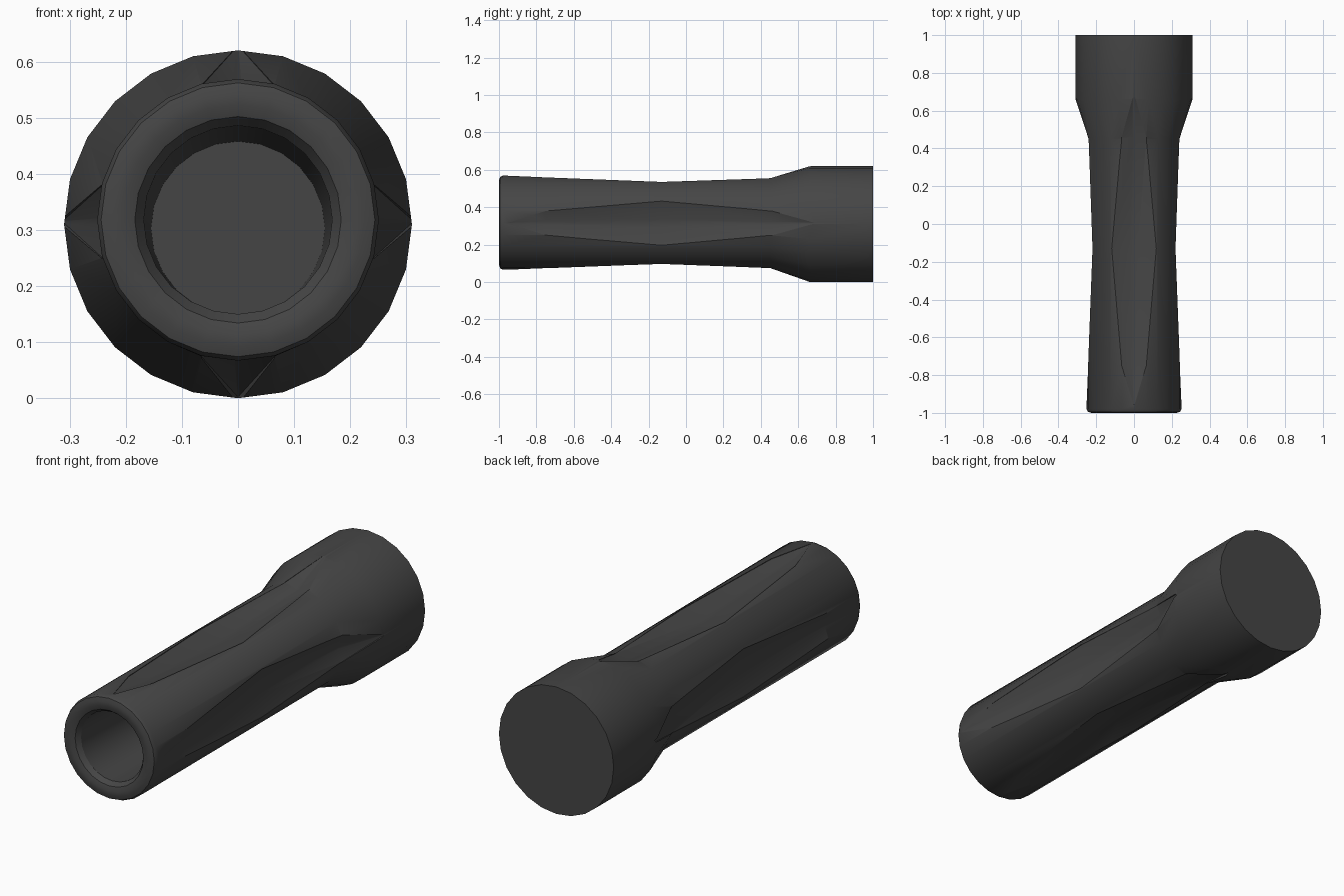
import bpy, bmesh, math
from mathutils import Matrix, Vector

if "Cube" in bpy.data.objects:
    bpy.data.objects.remove(bpy.data.objects["Cube"])

mat = bpy.data.materials.new("dark grey")
mat.diffuse_color = (0.06, 0.06, 0.06, 1)
mat.use_nodes = True
mat.node_tree.nodes["Principled BSDF"].inputs["Base Color"].default_value = mat.diffuse_color


def make_object(name, bm):
    bmesh.ops.recalc_face_normals(bm, faces=bm.faces[:])
    me = bpy.data.meshes.new(name)
    bm.to_mesh(me)
    bm.free()
    me.materials.append(mat)
    ob = bpy.data.objects.new(name, me)
    bpy.context.collection.objects.link(ob)
    return ob


def loft(rings):
    bm = bmesh.new()
    vs = [[bm.verts.new(p) for p in r] for r in rings]
    n = len(vs[0])
    for a, b in zip(vs, vs[1:]):
        for i in range(n):
            bm.faces.new((a[i], a[(i + 1) % n], b[(i + 1) % n], b[i]))
    bm.faces.new(vs[0])
    bm.faces.new(vs[-1])
    return bm


# grip body: turned profile of (y, radius, centre z) from back cap to bore floor
N = 24
profile = [(1.0, 0.31, 0.31), (0.66, 0.31, 0.31), (0.45, 0.249, 0.315),
           (-0.98, 0.251, 0.318), (-0.994, 0.244, 0.318), (-1.0, 0.225, 0.318),
           (-1.0, 0.205, 0.318), (-0.993, 0.184, 0.318), (-0.97, 0.168, 0.318),
           (-0.4, 0.155, 0.303)]
rings = [[(r * math.sin(2 * math.pi * i / N), y, cz + r * math.cos(2 * math.pi * i / N))
          for i in range(N)] for y, r, cz in profile]
body = make_object("grip_body", loft(rings))

# flute cutter: stations of (y, rim half width, rim radius, floor half width, floor radius)
stations = [(-0.96, 0.001, 0.252, 0.0005, 0.251), (-0.75, 0.065, 0.242, 0.010, 0.225),
            (-0.13, 0.118, 0.217, 0.020, 0.190), (0.46, 0.065, 0.241, 0.008, 0.222),
            (0.69, 0.001, 0.312, 0.0005, 0.311)]
section = [[(-fw, y, fr), (fw, y, fr), (w, y, rr), (w, y, 0.4), (-w, y, 0.4), (-w, y, rr)]
           for y, w, rr, fw, fr in stations]

# four flutes around the grip
for k in range(4):
    bm = loft(section)
    bm.transform(Matrix.Translation((0, 0, 0.315)) @ Matrix.Rotation(k * math.pi / 2, 4, 'Y'))
    cutter = make_object("flute_cutter", bm)
    cutter.hide_render = True
    mod = body.modifiers.new("flute", 'BOOLEAN')
    mod.operation = 'DIFFERENCE'
    mod.solver = 'EXACT'
    mod.object = cutter
    bpy.context.view_layer.objects.active = body
    body.select_set(True)
    bpy.ops.object.modifier_apply(modifier=mod.name)
    bpy.data.objects.remove(cutter)

# smooth shading with crisp flute edges
bpy.ops.object.select_all(action='DESELECT')
body.select_set(True)
bpy.context.view_layer.objects.active = body
bpy.ops.object.shade_smooth_by_angle(angle=math.radians(28))
